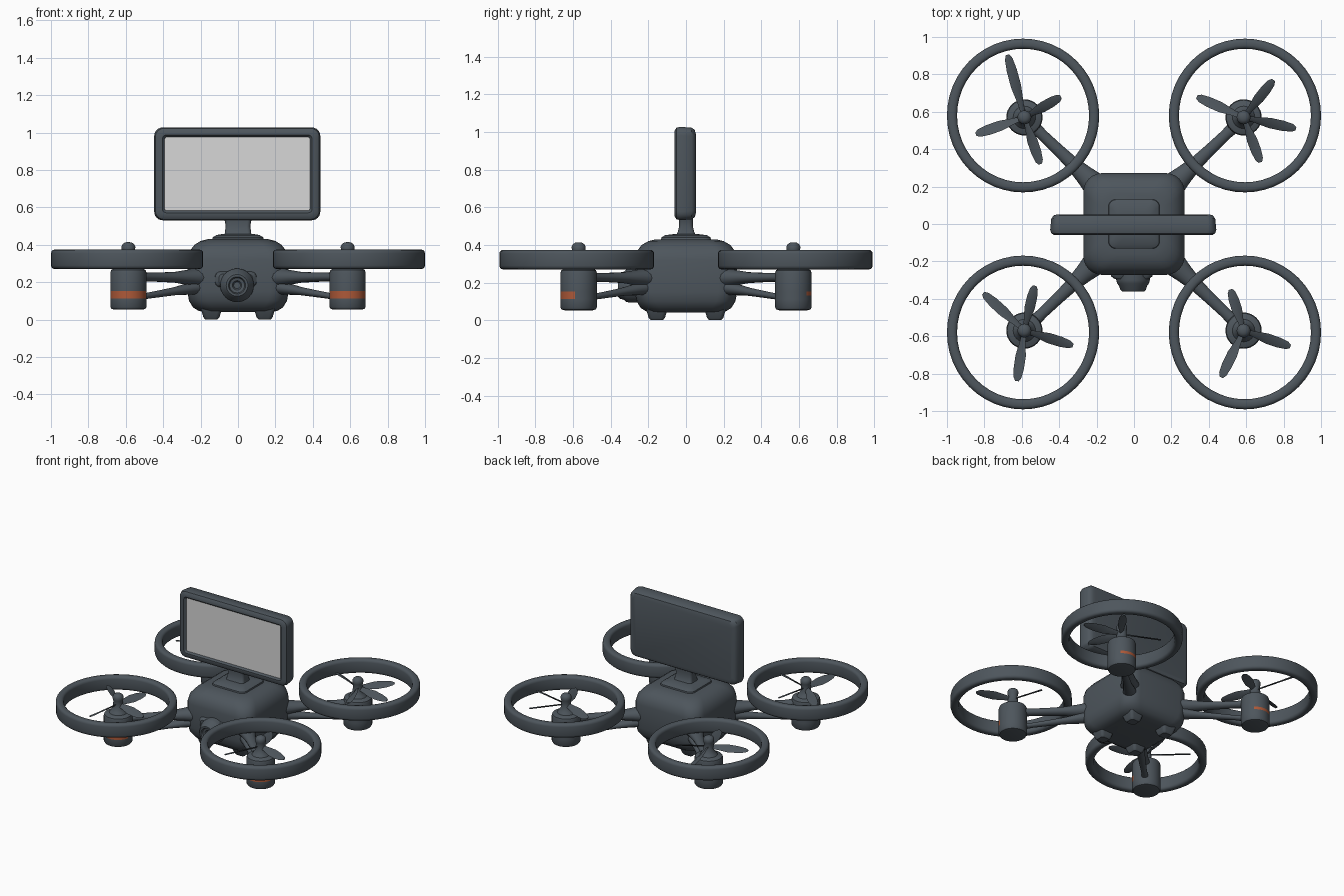
import bpy, bmesh, math
from mathutils import Matrix, Vector

if "Cube" in bpy.data.objects:
    bpy.data.objects.remove(bpy.data.objects["Cube"])


def material(name, rgb):
    m = bpy.data.materials.new(name)
    m.diffuse_color = (*rgb, 1)
    m.use_nodes = True
    m.node_tree.nodes["Principled BSDF"].inputs["Base Color"].default_value = m.diffuse_color
    return m


SLATE = material("dark slate", (0.075, 0.092, 0.108))
ORANGE = material("burnt orange", (0.42, 0.1, 0.04))
PANEL = material("light grey screen", (0.68, 0.68, 0.68))


def skin(name, rings, matrix=Matrix(), loop=False, rule=None, angle=35):
    """Bridge rings of points; cap the ends unless the rings form a loop."""
    bm = bmesh.new()
    vs = [[bm.verts.new(matrix @ Vector(p)) for p in ring] for ring in rings]
    n = len(vs[0])
    pairs = list(zip(vs, vs[1:])) + ([(vs[-1], vs[0])] if loop else [])
    for a, b in pairs:
        for i in range(n):
            j = (i + 1) % n
            bm.faces.new((a[i], a[j], b[j], b[i]))
    if not loop:
        bm.faces.new(vs[0])
        bm.faces.new(vs[-1])
    bmesh.ops.recalc_face_normals(bm, faces=bm.faces)
    bm.normal_update()
    for f in bm.faces:
        f.smooth = True
        if rule:
            f.material_index = rule(f)
    me = bpy.data.meshes.new(name)
    bm.to_mesh(me)
    bm.free()
    for m in (SLATE, ORANGE, PANEL):
        me.materials.append(m)
    me.set_sharp_from_angle(angle=math.radians(angle))
    ob = bpy.data.objects.new(name, me)
    bpy.context.collection.objects.link(ob)
    return ob


def round_rect(hx, hy, r, n=6):
    pts = []
    for k, (sx, sy) in enumerate(((1, 1), (-1, 1), (-1, -1), (1, -1))):
        for i in range(n + 1):
            a = math.pi / 2 * (k + i / n)
            pts.append((sx * (hx - r) + r * math.cos(a), sy * (hy - r) + r * math.sin(a)))
    return pts


def loft(name, levels, matrix=Matrix(), **kw):
    """Stack rounded rectangles given as (z, half x, half y, corner radius)."""
    rings = [[(x, y, z) for x, y in round_rect(hx, hy, r)] for z, hx, hy, r in levels]
    return skin(name, rings, matrix, **kw)


def lathe(name, profile, matrix=Matrix(), segs=32, **kw):
    """Turn (radius, z) points around z."""
    rings = [[(r * math.cos(2 * math.pi * i / segs), r * math.sin(2 * math.pi * i / segs), z)
              for i in range(segs)] for r, z in profile]
    return skin(name, rings, matrix, **kw)


FRONT = Matrix.Rotation(math.pi / 2, 4, 'X')  # local z becomes -y

# Rounded body, base plate, neck and feet
loft("body", [(0.04, 0.17, 0.17, 0.08), (0.046, 0.21, 0.21, 0.09), (0.065, 0.24, 0.24, 0.1),
              (0.1, 0.262, 0.262, 0.1), (0.15, 0.271, 0.272, 0.1), (0.32, 0.271, 0.272, 0.1),
              (0.365, 0.26, 0.262, 0.1), (0.4, 0.232, 0.235, 0.1), (0.42, 0.2, 0.2, 0.09),
              (0.43, 0.16, 0.16, 0.08)], angle=50)
loft("neck_base_plate", [(0.415, 0.14, 0.135, 0.04), (0.44, 0.135, 0.13, 0.04),
                         (0.452, 0.115, 0.11, 0.03), (0.458, 0.08, 0.06, 0.03)])
loft("screen_neck", [(0.44, 0.075, 0.06, 0.02), (0.465, 0.07, 0.045, 0.02),
                     (0.5, 0.066, 0.036, 0.02), (0.525, 0.07, 0.036, 0.02),
                     (0.56, 0.08, 0.036, 0.02)])
for sx in (-1, 1):
    for sy in (-1, 1):
        loft("foot", [(0.0, 0.032, 0.032, 0.015), (0.012, 0.043, 0.043, 0.02),
                      (0.07, 0.06, 0.06, 0.02)], Matrix.Translation((sx * 0.142, sy * 0.155, 0)))

# Upright screen: rounded casing with a raised front bezel and a light panel
loft("screen", [(-0.052, 0.405, 0.212, 0.03), (-0.046, 0.425, 0.232, 0.04),
                (-0.03, 0.438, 0.243, 0.045), (0.03, 0.444, 0.248, 0.045),
                (0.05, 0.438, 0.243, 0.045), (0.06, 0.422, 0.228, 0.035),
                (0.06, 0.4, 0.208, 0.02), (0.047, 0.388, 0.197, 0.012)],
     Matrix.Translation((-0.004, 0, 0.779)) @ FRONT,
     rule=lambda f: 2 if len(f.verts) > 4 and f.normal.y < -0.9 else 0)

# Camera on the front: mounting plate and stepped lens
loft("camera_bracket", [(0.25, 0.115, 0.045, 0.03), (0.28, 0.11, 0.04, 0.03),
                        (0.295, 0.09, 0.028, 0.02)],
     Matrix.Translation((-0.012, 0, 0.215)) @ FRONT)
lathe("camera_lens", [(0.09, 0.24), (0.09, 0.3), (0.085, 0.318), (0.075, 0.33), (0.068, 0.352),
                      (0.058, 0.362), (0.046, 0.362), (0.04, 0.348), (0.025, 0.345), (0.018, 0.335)],
      Matrix.Translation((-0.005, 0, 0.183)) @ FRONT)

# Rotor units: blade tip offsets from each hub, keyed by side
TIPS = {
    (-1, 1): ((-0.09, 0.335), (-0.26, -0.09), (0.085, -0.25), (0.195, 0.11)),
    (1, 1): ((0.16, 0.2), (0.28, -0.06), (0.09, -0.24), (-0.25, 0.11)),
    (-1, -1): ((-0.22, 0.2), (0.055, 0.24), (0.26, -0.08), (-0.04, -0.27)),
    (1, -1): ((-0.07, 0.22), (0.25, -0.085), (-0.12, -0.25)),
}
MOTOR = [(0.075, 0.053), (0.09, 0.057), (0.097, 0.068), (0.097, 0.112), (0.097, 0.132),
         (0.097, 0.152), (0.097, 0.25), (0.092, 0.265), (0.082, 0.27), (0.06, 0.276),
         (0.05, 0.29), (0.036, 0.31), (0.032, 0.36), (0.036, 0.372), (0.037, 0.39),
         (0.03, 0.404), (0.018, 0.412), (0.006, 0.414)]


def strut(name, start, end, r0, r1, squash):
    d = Vector(end) - Vector(start)
    # flares where it meets the body
    prof = [(r0 * 2.2, 0), (r0 * 1.6, 0.2), (r0 * 1.15, 0.4), (r0, 0.6), (r1, 0.85), (r1 * 1.2, 1)]
    turn = d.to_track_quat('Z', 'Y').to_matrix().to_4x4()
    lathe(name, [(r, t * d.length) for r, t in prof],
          Matrix.Translation(start) @ turn @ Matrix.Diagonal((1, squash, 1, 1)), 16)


def blade(tip, hub):
    length = math.hypot(*tip)
    rings = []
    for t, w, twist in ((0.05, 0.015, 40), (0.22, 0.02, 38), (0.5, 0.032, 30),
                        (0.75, 0.03, 24), (0.93, 0.022, 18), (1, 0.01, 15)):
        a = math.radians(twist)
        ring = []
        for u, v in ((-w, 0), (0, 0.005), (w, 0), (0, -0.005)):
            ring.append((t * length, u * math.cos(a) - v * math.sin(a),
                         u * math.sin(a) + v * math.cos(a)))
        rings.append(ring)
    skin("rotor_blade", rings, Matrix.Translation((*hub, 0.335))
         @ Matrix.Rotation(math.atan2(tip[1], tip[0]), 4, 'Z'))


for (sx, sy), tips in TIPS.items():
    hx, hy = sx * 0.586, sy * 0.57

    # orange stripe: wide on the front motors, short and thin on the rear ones
    def stripe(f):
        c = f.calc_center_median()
        facing = sy * (c.y - hy) / 0.097
        low, reach = (0.112, 0.25) if sy < 0 else (0.132, 0.75)
        return int(low < c.z < 0.152 and facing > reach)

    lathe("motor", MOTOR, Matrix.Translation((hx, hy, 0)), rule=stripe)
    for tip in tips:
        blade(tip, (hx, hy))

    # guard ring around the rotor
    rings = []
    for i in range(48):
        a = 2 * math.pi * i / 48
        rings.append([((0.38 + u) * math.cos(a), (0.384 + u) * math.sin(a), v)
                      for u, v in round_rect(0.027, 0.052, 0.02, 3)])
    skin("guard_ring", rings, Matrix.Translation((sx * 0.593, sy * 0.58, 0.322)), loop=True)

    # upper and lower arm struts
    strut("upper_arm", (sx * 0.2, sy * 0.2, 0.225), (sx * 0.54, sy * 0.525, 0.228), 0.032, 0.029, 0.8)
    strut("lower_arm", (sx * 0.2, sy * 0.2, 0.175), (sx * 0.54, sy * 0.525, 0.118), 0.024, 0.02, 0.8)
